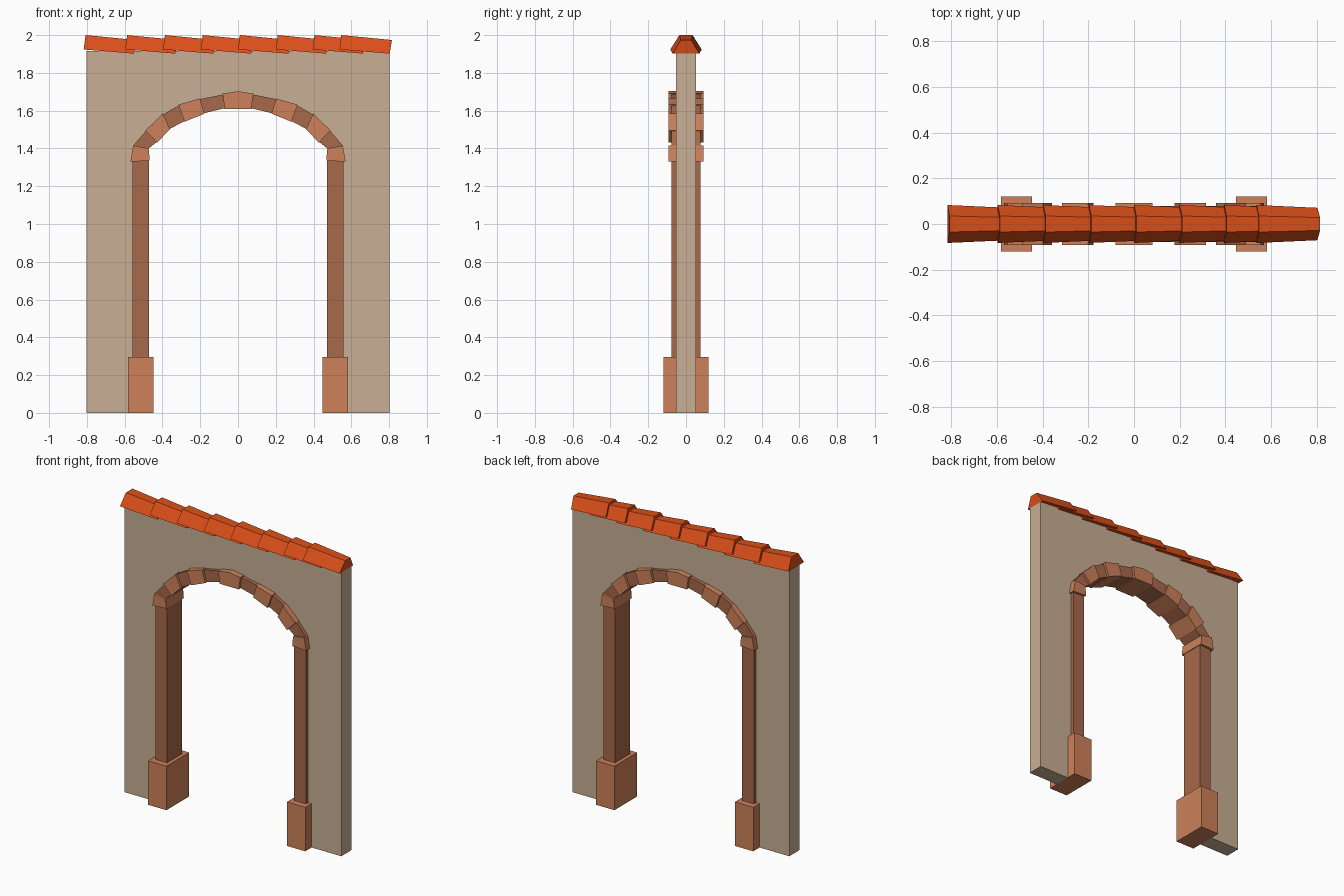
import bpy, bmesh

if "Cube" in bpy.data.objects:
    bpy.data.objects.remove(bpy.data.objects["Cube"])


def material(name, rgb):
    m = bpy.data.materials.new(name)
    m.diffuse_color = (*rgb, 1)
    m.use_nodes = True
    m.node_tree.nodes["Principled BSDF"].inputs["Base Color"].default_value = m.diffuse_color
    return m


PLASTER = material("plaster", (0.58, 0.43, 0.30))
LIGHT = material("light_brick", (0.61, 0.22, 0.10))
DARK = material("dark_brick", (0.39, 0.14, 0.07))
TILE = material("roof_tile", (0.72, 0.08, 0.01))


def loft(name, a, b, mat):
    """Solid between two matching outlines of 3D points."""
    bm = bmesh.new()
    va = [bm.verts.new(p) for p in a]
    vb = [bm.verts.new(p) for p in b]
    n = len(a)
    bm.faces.new(va)
    bm.faces.new(vb[::-1])
    for i in range(n):
        j = (i + 1) % n
        bm.faces.new((va[j], va[i], vb[i], vb[j]))
    bmesh.ops.recalc_face_normals(bm, faces=bm.faces)
    me = bpy.data.meshes.new(name)
    bm.to_mesh(me)
    bm.free()
    me.materials.append(mat)
    ob = bpy.data.objects.new(name, me)
    bpy.context.collection.objects.link(ob)
    return ob


def slab(name, outline, half_depth, mat):
    """Extrude an x-z outline symmetrically in y."""
    return loft(name, [(x, -half_depth, z) for x, z in outline],
                [(x, half_depth, z) for x, z in outline], mat)


def rect(x0, x1, z0, z1):
    return [(x0, z0), (x1, z0), (x1, z1), (x0, z1)]


# Arch joints, crown to springing: (inner point, outer point)
joints = [((0.07, 1.613), (0.082, 1.685)),
          ((0.182, 1.586), (0.205, 1.66)),
          ((0.28, 1.546), (0.31, 1.63)),
          ((0.364, 1.502), (0.40, 1.578)),
          ((0.428, 1.436), (0.485, 1.496)),
          ((0.473, 1.400), (0.555, 1.415)),
          ((0.467, 1.335), (0.57, 1.33))]

# Wall with the opening running through the middle of the bricks
mid = [((a[0] + b[0]) / 2, (a[1] + b[1]) / 2) for a, b in joints]
half = mid[:-1] + [(0.515, 1.33), (0.515, 0)]
wall = [(-x, z) for x, z in reversed(half)] + half
wall += [(0.803, 0), (0.803, 1.917), (-0.803, 1.917), (-0.803, 0)]
slab("wall", wall, 0.053, PLASTER)

# Keystone
slab("keystone", [(-0.07, 1.608), (0.07, 1.608), (0.082, 1.69),
                  (0, 1.703), (-0.082, 1.69)], 0.093, LIGHT)

for side, s in (("left", -1), ("right", 1)):
    # Pillars and plinths
    slab(side + "_plinth", rect(s * 0.447, s * 0.583, 0, 0.295), 0.12, LIGHT)
    slab(side + "_pillar", rect(s * 0.471, s * 0.558, 0.28, 1.36), 0.078, DARK)
    # Arch bricks, alternating dark and raised light ones
    for i in range(6):
        (a, b), (d, c) = joints[i], joints[i + 1]
        light = i % 2 == 1
        pts = [a, b, c, d]
        if light and i < 5:
            cx = sum(p[0] for p in pts) / 4
            cz = sum(p[1] for p in pts) / 4
            pts = [(cx + (x - cx) * 1.08, cz + (z - cz) * 1.08) for x, z in pts]
        slab(f"{side}_arch_brick_{i + 1}", [(s * x, z) for x, z in pts],
             0.093 if light else 0.078, LIGHT if light else DARK)

# Overlapping tapered ridge tiles, tilted down to the right
for i, x in enumerate((-0.817, -0.597, -0.397, -0.197, 0.0, 0.2, 0.395, 0.537)):
    big = [(x, -0.083, 1.924), (x + 0.01, -0.035, 2.0),
           (x + 0.01, 0.035, 2.0), (x, 0.083, 1.924)]
    e = x + 0.278
    small = [(e - 0.012, -0.071, 1.902), (e, -0.028, 1.974),
             (e, 0.028, 1.974), (e - 0.012, 0.071, 1.902)]
    loft(f"ridge_tile_{i + 1}", big, small, TILE)
